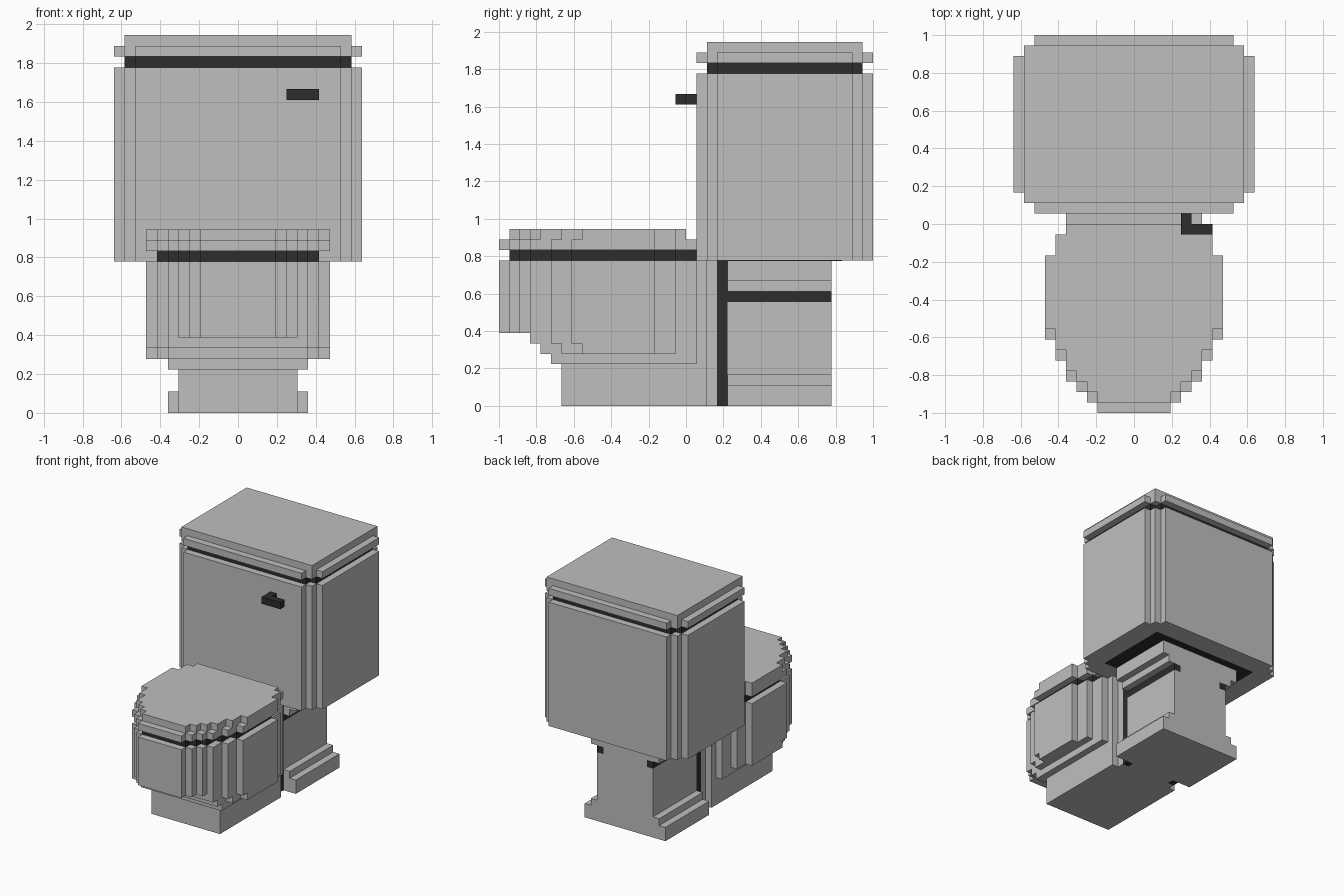
import bpy, bmesh

cube = bpy.data.objects.get("Cube")
if cube:
    bpy.data.objects.remove(cube, do_unlink=True)

U = 1 / 18  # size of one block


def material(name, v):
    m = bpy.data.materials.new(name)
    m.use_nodes = True
    m.diffuse_color = (v, v, v, 1)
    bsdf = next(n for n in m.node_tree.nodes if n.type == 'BSDF_PRINCIPLED')
    bsdf.inputs["Base Color"].default_value = (v, v, v, 1)
    return m


GREY = material("light grey", 0.52)
DARK = material("near black", 0.026)


def build(name, slabs, mat):
    """Each slab is (outline points in blocks, bottom, top)."""
    bm = bmesh.new()
    for pts, z0, z1 in slabs:
        verts = [bm.verts.new((x * U, y * U - 1, z0 * U)) for x, y in pts]
        face = bm.faces.new(verts)
        ext = bmesh.ops.extrude_face_region(bm, geom=[face], use_keep_orig=True)
        top = [g for g in ext["geom"] if isinstance(g, bmesh.types.BMVert)]
        bmesh.ops.translate(bm, verts=top, vec=(0, 0, (z1 - z0) * U))
    bmesh.ops.recalc_face_normals(bm, faces=bm.faces[:])
    mesh = bpy.data.meshes.new(name)
    bm.to_mesh(mesh)
    bm.free()
    mesh.materials.append(mat)
    obj = bpy.data.objects.new(name, mesh)
    bpy.context.collection.objects.link(obj)
    return obj


def stepped(rows):
    """Mirrored outline from rows of (half width, front, back)."""
    right = []
    for w, y0, y1 in rows:
        right += [(w, y0), (w, y1)]
    return right + [(-x, y) for x, y in reversed(right)]


def rect(x0, x1, y0, y1):
    return [(x0, y0), (x1, y0), (x1, y1), (x0, y1)]


# Bowl outlines: full, set back by one block, and narrowed for the gap
BACK = [(7.5, 15, 17), (6.5, 17, 19)]
FULL = [(3.5, 0, 1), (4.5, 1, 2), (5.5, 2, 3), (6.5, 3, 5), (7.5, 5, 7), (8.5, 7, 15)] + BACK
SET_BACK = [(3.5, 1, 2), (4.5, 2, 3), (5.5, 3, 4), (6.5, 4, 6), (7.5, 6, 8), (8.5, 8, 15)]
GAP = [(3.5, 1, 2), (4.5, 2, 3), (5.5, 3, 5), (6.5, 5, 7), (7.5, 7, 15), (6.5, 15, 17), (5.5, 17, 19)]

# Bowl with stepped underside
build("bowl", [
    (stepped(FULL), 7, 14),
    (stepped(FULL[3:]), 6, 7),
    (stepped([(6.5, 4, 6), (7.5, 6, 8), (8.5, 8, 15)] + BACK), 5, 6),
    (rect(-6.5, 6.5, 5, 19), 4, 5),
], GREY)
build("seat_gap", [(stepped(GAP), 14, 15)], DARK)
build("seat", [(stepped(FULL), 15, 16)], GREY)
build("seat_lid", [(stepped(SET_BACK + [(7.5, 15, 17), (6.5, 17, 18)]), 16, 17)], GREY)

# Front base block and the web behind the bowl
build("front_base", [(rect(-5.5, 5.5, 6, 20), 0, 4),
                     (rect(-5.5, 5.5, 19, 20), 4, 14)], GREY)

# Rear column, flared at the foot and below the tank
LEVELS = [(0, 2, 6.5), (2, 3, 5.5), (3, 10, 4.5), (10, 11, 3.5), (11, 12, 5.5), (12, 14, 6.5)]
build("rear_column", [(stepped([(4.5, 20, 21), (3.5, 21, 22), (w, 22, 32)]), z0, z1)
                      for z0, z1, w in LEVELS], GREY)

# Dark seams let into both sides of the column
for side, s in (("left", 1), ("right", -1)):
    build(side + "_seam", [(rect(3.5 * s, 4.5 * s, 21, 22), 0, 14),
                           (rect(3.5 * s, 4.5 * s, 22, 32), 10, 11)], DARK)

# Tank, groove and lid
TANK = stepped([(9.5, 19, 20), (10.5, 20, 21), (11.5, 21, 34), (10.5, 34, 35), (9.5, 35, 36)])
build("tank", [(TANK, 14, 32)], GREY)
build("tank_groove", [(stepped([(9.5, 20, 21), (10.5, 21, 34), (9.5, 34, 35)]), 32, 33)], DARK)
build("tank_lid", [(TANK, 33, 34), (rect(-10.5, 10.5, 20, 35), 34, 35)], GREY)
build("tank_underside_plate", [(rect(-8.5, 8.5, 22, 33), 13.92, 14)], DARK)

# Flush handle
build("flush_handle", [([(4.5, 17), (7.5, 17), (7.5, 18), (5.5, 18), (5.5, 19), (4.5, 19)], 29, 30)], DARK)
